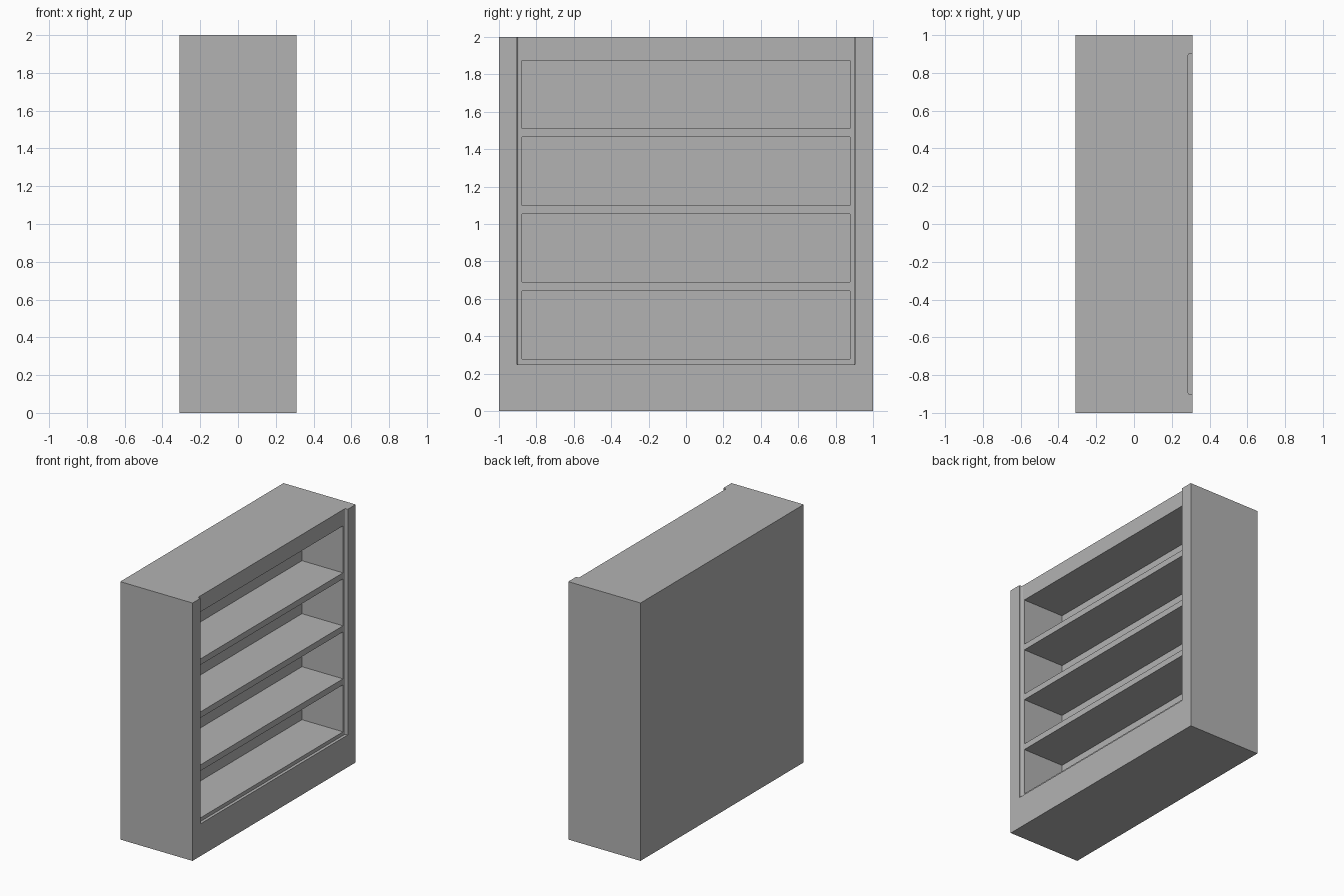
import bpy, bmesh
from mathutils import Vector

if "Cube" in bpy.data.objects:
    bpy.data.objects.remove(bpy.data.objects["Cube"])

grey = bpy.data.materials.new("plain grey")
grey.diffuse_color = (0.45, 0.45, 0.45, 1)
grey.use_nodes = True
grey.node_tree.nodes["Principled BSDF"].inputs["Base Color"].default_value = grey.diffuse_color


def box(name, lo, hi):
    """Axis-aligned box between two corners."""
    lo, hi = Vector(lo), Vector(hi)
    bm = bmesh.new()
    bmesh.ops.create_cube(bm, size=1)
    for v in bm.verts:
        v.co = (lo + hi) / 2 + v.co * (hi - lo)
    mesh = bpy.data.meshes.new(name)
    bm.to_mesh(mesh)
    bm.free()
    mesh.materials.append(grey)
    obj = bpy.data.objects.new(name, mesh)
    bpy.context.collection.objects.link(obj)
    return obj


def cut(target, cutter):
    """Subtract the cutter for good, then discard it."""
    mod = target.modifiers.new("cut", 'BOOLEAN')
    mod.operation = 'DIFFERENCE'
    mod.solver = 'EXACT'
    mod.object = cutter
    bpy.context.view_layer.objects.active = target
    bpy.ops.object.modifier_apply(modifier=mod.name)
    bpy.data.objects.remove(cutter)


FRONT, RECESS, BACK = 0.31, 0.287, -0.065

# Solid cabinet block
cabinet = box("shelf_cabinet", (-FRONT, -1, 0), (FRONT, 1, 2))

# Shallow front recess, open at the top, with softened inner upright corners
recess = box("recess_cutter", (RECESS, -0.903, 0.25), (0.5, 0.903, 2.2))
bm = bmesh.new()
bm.from_mesh(recess.data)
inner = [e for e in bm.edges if all(abs(v.co.x - RECESS) < 1e-4 for v in e.verts)
         and abs(e.verts[0].co.y - e.verts[1].co.y) < 1e-4]
bmesh.ops.bevel(bm, geom=inner, offset=0.01, segments=3, profile=0.5, affect='EDGES')
bm.to_mesh(recess.data)
bm.free()
cut(cabinet, recess)

# Four equal shelf compartments
for i in range(4):
    z = 0.278 + i * 0.411
    cut(cabinet, box("compartment_cutter", (BACK, -0.877, z), (0.5, 0.877, z + 0.364)))
